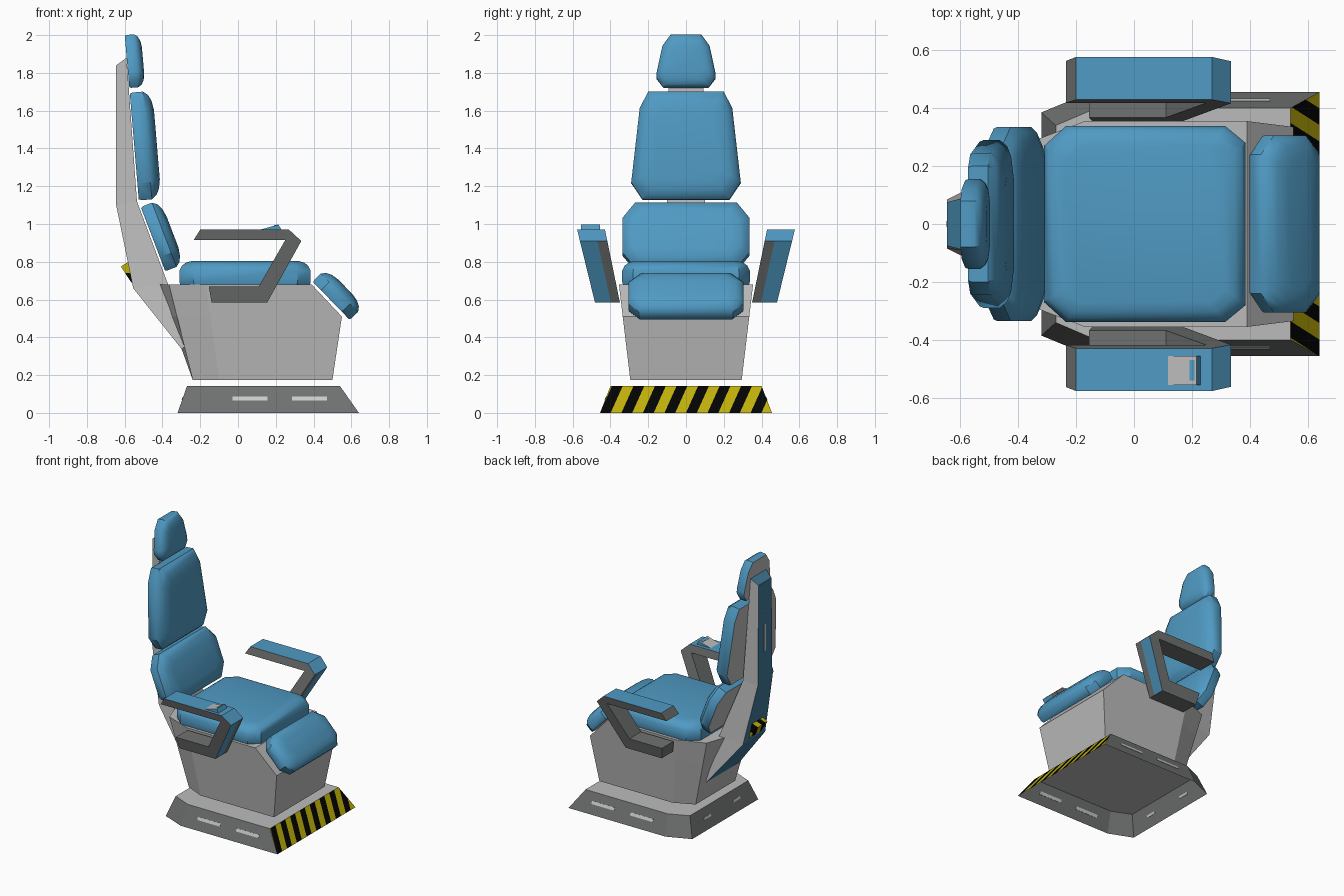
import bpy, bmesh, math
from mathutils import Vector

if "Cube" in bpy.data.objects:
    bpy.data.objects.remove(bpy.data.objects["Cube"])

def material(name, rgb):
    m = bpy.data.materials.new(name)
    m.diffuse_color = (*rgb, 1)
    m.use_nodes = True
    m.node_tree.nodes["Principled BSDF"].inputs["Base Color"].default_value = m.diffuse_color
    return m

BLUE = material("blue padding", (0.08, 0.325, 0.55))
DEEP = material("deep blue spine", (0.05, 0.19, 0.32))
LIGHT = material("light grey shell", (0.50, 0.50, 0.50))
DARK = material("dark grey frame", (0.16, 0.165, 0.165))
YELLOW = material("warning yellow", (0.52, 0.43, 0.003))
BLACK = material("black", (0.001, 0.001, 0.001))
PALE = material("pale strip", (0.60, 0.60, 0.60))

def finish(name, bm, mats, rule=None):
    me = bpy.data.meshes.new(name)
    for m in mats:
        me.materials.append(m)
    bm.normal_update()
    if rule:
        for f in bm.faces:
            f.material_index = rule(f.calc_center_median(), f.normal)
    bm.to_mesh(me)
    bm.free()
    ob = bpy.data.objects.new(name, me)
    bpy.context.collection.objects.link(ob)
    return ob

def loft_bm(rings, caps=(True, True)):
    bm = bmesh.new()
    vs = [[bm.verts.new(p) for p in r] for r in rings]
    n = len(rings[0])
    for a, b in zip(vs, vs[1:]):
        for i in range(n):
            j = (i + 1) % n
            bm.faces.new((a[i], a[j], b[j], b[i]))
    if caps[0]:
        bm.faces.new(vs[0][::-1])
    if caps[1]:
        bm.faces.new(vs[-1])
    bmesh.ops.recalc_face_normals(bm, faces=bm.faces[:])
    return bm

def ring(half, z):
    """Mirror half an (x, y) outline into a closed ring at height z."""
    return [(x, y, z) for x, y in half + [(x, -y) for x, y in reversed(half)]]

def plate(name, loc, size, mat, rx=0, ry=0):
    bm = bmesh.new()
    bmesh.ops.create_cube(bm, size=1)
    bmesh.ops.scale(bm, vec=size, verts=bm.verts[:])
    ob = finish(name, bm, [mat])
    ob.location = loc
    ob.rotation_euler = (rx, ry, 0)

def stripes(name, bm, slant, start, step):
    """Slice along slanted planes, colour the bands in turn."""
    nrm = Vector((0, 1, -slant))
    for k in range(-4, 24):
        co = Vector((0, start + k * step, 0))
        bmesh.ops.bisect_plane(bm, geom=bm.verts[:] + bm.edges[:] + bm.faces[:],
                               plane_co=co, plane_no=nrm)
    return finish(name, bm, [BLACK, YELLOW],
                  lambda c, n: math.floor((c.y - slant * c.z - start) / step) % 2)

# Floor plinth: open shell, striped front
low = [(.64, .455), (-.15, .455), (-.32, .385)]
top = [(.54, .40), (-.13, .40), (-.27, .34)]
bm = loft_bm([ring(low, 0), ring(top, .142)], (False, True))
if sum(f.normal.z for f in bm.faces) < 0:
    bmesh.ops.reverse_faces(bm, faces=bm.faces[:])
bmesh.ops.delete(bm, geom=[f for f in bm.faces if f.normal.x > .5], context='FACES')
finish("plinth", bm, [DARK, LIGHT], lambda c, n: int(n.z > .9))
bm = bmesh.new()
bm.faces.new([bm.verts.new(p) for p in
              ((.64, -.455, 0), (.64, .455, 0), (.54, .40, .142), (.54, -.40, .142))])
stripes("plinth_warning_front", bm, .45, -.456, .057)

# Seat body floating just above the plinth
finish("seat_body", loft_bm([
    ring([(.50, .295), (-.10, .295), (-.24, .23), (-.24, .12)], .175),
    ring([(.55, .335), (-.146, .335), (-.323, .263), (-.36, .12)], .51),
    ring([(.39, .355), (-.17, .355), (-.365, .28), (-.42, .12)], .68)]), [LIGHT])

# Light strips around the plinth
for s in (1, -1):
    for x in (.0625, .3775):
        plate("plinth_side_strip", (x, s * .4255, .075), (.185, .006, .022), PALE, rx=s * .374)
    plate("plinth_back_strip", (-.293, s * .17, .075), (.006, .08, .016), PALE, ry=.343)

# Spine behind the backrest: grey sides, deep blue back
levels = [(-.645, 1.84, -.59, 1.88, .075), (-.645, 1.10, -.535, 1.12, .085),
          (-.555, .66, -.37, .68, .13), (-.30, .34, -.25, .36, .19)]
finish("spine", loft_bm([[(xb, -w, zb), (xb, w, zb), (xf, w + .015, zf), (xf, -w - .015, zf)]
                         for xb, zb, xf, zf, w in levels]), [LIGHT, DEEP],
       lambda c, n: int(n.x < -.5 or n.z > .7))
plate("spine_strip", (-.644, 0, 1.43), (.005, .022, .2), PALE)
plate("spine_dot", (-.644, 0, 1.63), (.005, .016, .03), DARK)
patch = [(-.58, .80), (-.62, .775), (-.565, .69), (-.54, .69)]
stripes("spine_warning_block", loft_bm([[(x, y, z) for x, z in patch] for y in (-.065, .065)]),
        .6, -.6, .045)

# Cushions: outline (half width, height) swept forward from a back line
def cushion(name, a, b, thick, half, inset):
    a, b = Vector((a[0], 0, a[1])), Vector((b[0], 0, b[1]))
    d = (b - a).normalized()
    n = Vector((d.z, 0, -d.x))
    hw, hv = max(p[0] for p in half), (b - a).length / 2
    outline = half + [(-y, v) for y, v in reversed(half)]
    rings = []
    for depth, k in ((0, .1), (.12, 0), (.58, 0), (.8, .35), (.93, .9), (1, 1.7)):
        i = k * inset
        rings.append([a + d * (hv + (v - hv) * (1 - i / hv)) + n * depth * thick
                      + Vector((0, y * (1 - i / hw), 0)) for y, v in outline])
    ob = finish(name, loft_bm(rings), [BLUE, LIGHT], lambda c, m: int(m.dot(n) < -.9))
    bpy.ops.object.select_all(action='DESELECT')
    ob.select_set(True)
    bpy.context.view_layer.objects.active = ob
    bpy.ops.object.shade_smooth_by_angle(angle=math.radians(38))

cushion("headrest", (-.575, 1.72), (-.60, 2.0), .085,
        [(.12, 0), (.155, .045), (.155, .08), (.125, .22), (.08, .281)], .04)
cushion("upper_back_cushion", (-.525, 1.125), (-.573, 1.695), .12,
        [(.23, 0), (.29, .09), (.245, .485), (.20, .572)], .06)
cushion("lower_back_cushion", (-.385, .75), (-.515, 1.09), .11,
        [(.27, 0), (.335, .08), (.335, .28), (.27, .364)], .055)
cushion("seat_cushion", (.385, .68), (-.31, .68), .125,
        [(.28, 0), (.338, .07), (.338, .62), (.27, .695)], .04)
cushion("leg_cushion", (.592, .492), (.395, .695), .105,
        [(.25, 0), (.305, .06), (.305, .22), (.24, .283)], .05)

# Armrests: leaning C-shaped frames, padded on top and outer front
arm = [(-.20, .97), (.27, .97), (.335, .91), (.155, .585), (-.14, .585),
       (-.155, .67), (.11, .67), (.25, .915), (-.235, .915)]

def arm_y(t, z):
    inner, outer = .35 + (z - .585) * .205, .482 + (z - .585) * .245
    return inner + (outer - inner) * t

def arm_colour(c, n):
    padded = n.z > .9 and c.z > .95 or n.x > .5 and (n.z > 0 or abs(c.y) > arm_y(.37, c.z))
    return int(padded)

for s, side in ((1, "left"), (-1, "right")):
    finish("armrest_" + side, loft_bm([
        [(x, s * arm_y(t, z), z) for x, z in arm] for t in (0, .36, 1)]),
        [DARK, BLUE], arm_colour)

# Control panel wedge on one armrest
wedge = [(.11, .968), (.215, .997), (.23, .968)]
finish("control_panel", loft_bm([[(x, y, z) for x, z in wedge] for y in (-.555, -.455)]),
       [BLUE, LIGHT], lambda c, n: int(n.z > .8))
plate("control_screen", (.2, -.505, .993), (.018, .07, .004), BLUE, ry=-.27)
